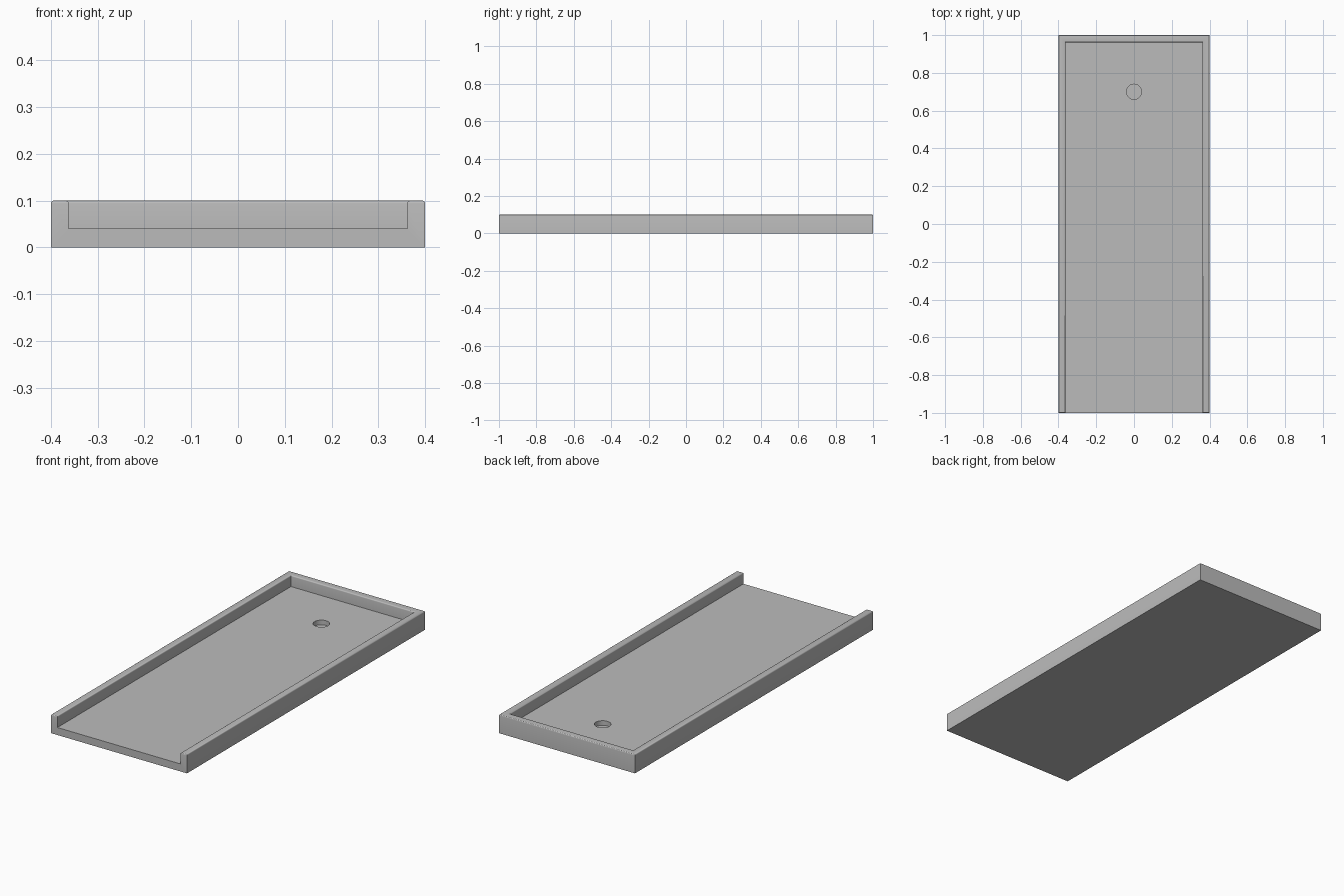
import bpy
import bmesh
from mathutils import Matrix

WIDTH, LENGTH, HEIGHT = 0.8, 2.0, 0.1
WALL, FLOOR = 0.038, 0.04
ROUND = 0.006

old = bpy.data.objects.get("Cube")
if old:
    bpy.data.objects.remove(old, do_unlink=True)

grey = bpy.data.materials.new("plain grey")
grey.use_nodes = True
colour = (0.5, 0.5, 0.5, 1)
grey.diffuse_color = colour
grey.node_tree.nodes["Principled BSDF"].inputs["Base Color"].default_value = colour


def make_object(name, bm):
    mesh = bpy.data.meshes.new(name)
    bm.to_mesh(mesh)
    bm.free()
    mesh.materials.append(grey)
    obj = bpy.data.objects.new(name, mesh)
    bpy.context.collection.objects.link(obj)
    return obj


def prism(outline, bottom, top):
    """Closed solid from a plan outline."""
    bm = bmesh.new()
    base = bm.faces.new([bm.verts.new((x, y, bottom)) for x, y in outline])
    side = bmesh.ops.extrude_face_region(bm, geom=[base])
    verts = [v for v in side["geom"] if isinstance(v, bmesh.types.BMVert)]
    bmesh.ops.translate(bm, verts=verts, vec=(0, 0, top - bottom))
    bmesh.ops.recalc_face_normals(bm, faces=bm.faces)
    return bm


def rectangle(x, front, back):
    return [(-x, front), (x, front), (x, back), (-x, back)]


def cut(target, cutter):
    mod = target.modifiers.new("cut", "BOOLEAN")
    mod.operation = "DIFFERENCE"
    mod.solver = "EXACT"
    mod.object = cutter
    bpy.context.view_layer.objects.active = target
    bpy.ops.object.modifier_apply(modifier=mod.name)
    bpy.data.objects.remove(cutter, do_unlink=True)


# Tray block, hollowed from above and open at the front
half_x, half_y = WIDTH / 2, LENGTH / 2
tray = make_object("tray", prism(rectangle(half_x, -half_y, half_y), 0, HEIGHT))
cavity = make_object("cavity_cutter", prism(
    rectangle(half_x - WALL, -half_y - WALL, half_y - WALL), FLOOR, HEIGHT * 2))
cut(tray, cavity)

# Softly rounded rim
bm = bmesh.new()
bm.from_mesh(tray.data)
rim = [e for e in bm.edges
       if all(v.co.z > HEIGHT - 0.001 for v in e.verts) and e.calc_face_angle(0) > 1]
bmesh.ops.bevel(bm, geom=rim, offset=ROUND, segments=4, profile=0.5, affect="EDGES")
bm.to_mesh(tray.data)
bm.free()

# Blind round hole near the back
bm = bmesh.new()
bmesh.ops.create_cone(bm, cap_ends=True, segments=48, radius1=0.04, radius2=0.04,
                      depth=0.06, matrix=Matrix.Translation((0, 0.7, 0.045)))
cut(tray, make_object("hole_cutter", bm))

bpy.ops.object.select_all(action="DESELECT")
tray.select_set(True)
bpy.context.view_layer.objects.active = tray
bpy.ops.object.shade_smooth_by_angle(angle=0.6)
